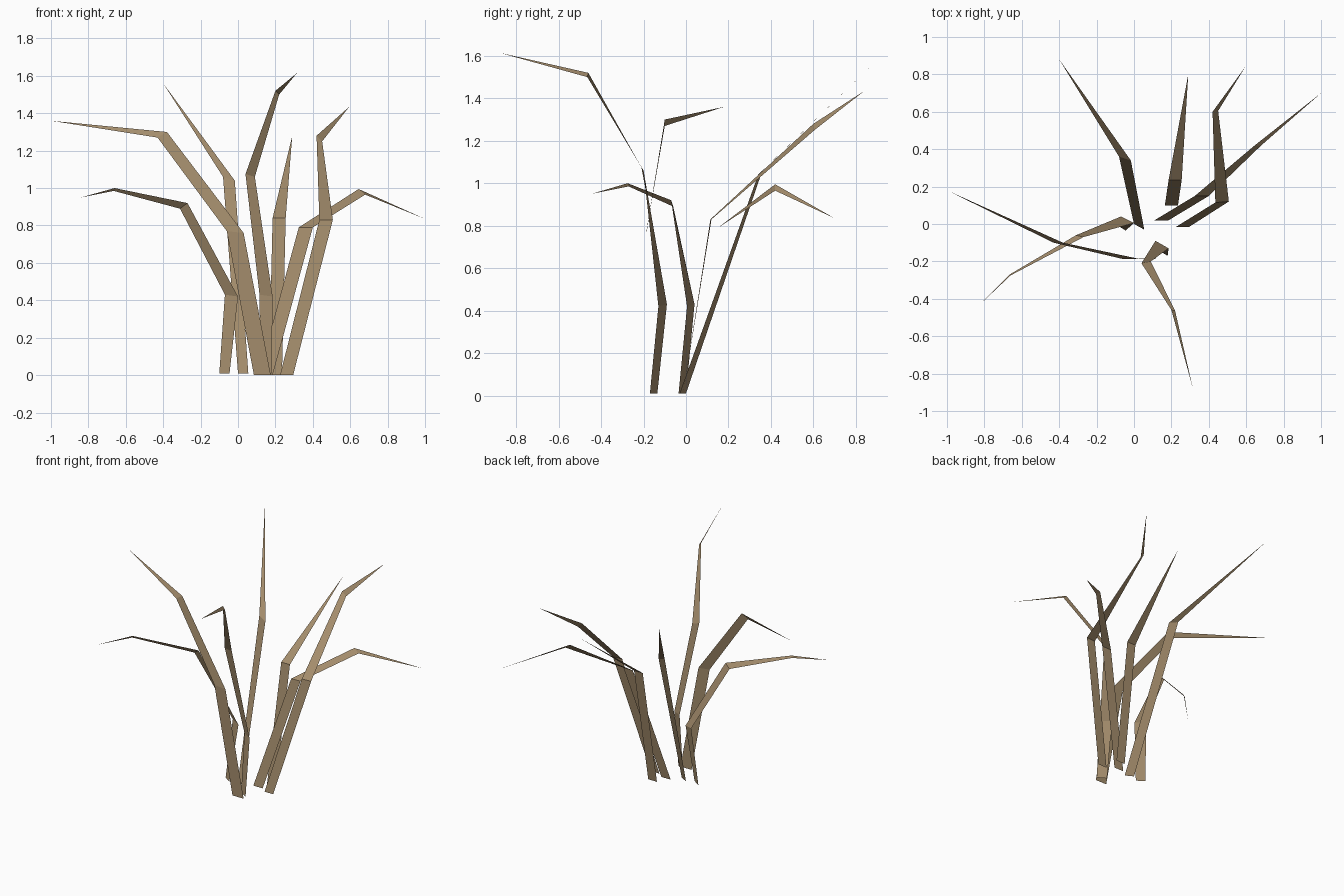
import bpy

# one dry straw colour for the whole tuft
straw = bpy.data.materials.new("dry_straw")
straw.diffuse_color = (0.37, 0.265, 0.15, 1)


def blade(name, tip, *stations):
    """Flat ribbon through (left, right) edge points from the root up, ending in a pointed tip."""
    verts = [p for pair in stations for p in pair] + [tip]
    n = len(stations)
    faces = [(2*i, 2*i + 1, 2*i + 3, 2*i + 2) for i in range(n - 1)]
    faces.append((2*n - 2, 2*n - 1, 2*n))
    mesh = bpy.data.meshes.new(name)
    mesh.from_pydata(verts, [], faces)
    mesh.materials.append(straw)
    obj = bpy.data.objects.new(name, mesh)
    bpy.context.collection.objects.link(obj)


# blades leaning to the left
blade("back_left_blade", (-.40, .88, 1.56),
      ((0, 0, .01), (.055, -.03, .01)),
      ((-.08, .36, 1.06), (-.017, .34, 1.04)))
blade("long_left_blade", (-1, .18, 1.36),
      ((.085, -.185, 0), (.175, -.185, 0)),
      ((-.06, -.187, .77), (.03, -.187, .76)),
      ((-.43, -.10, 1.27), (-.38, -.10, 1.30)))
blade("low_left_blade", (-.84, -.445, .95),
      ((-.10, 0, .01), (-.045, -.035, .01)),
      ((-.07, .04, .43), (0, .005, .42)),
      ((-.31, -.06, .89), (-.27, -.07, .92)),
      ((-.665, -.27, .985), (-.66, -.275, 1.0)))

# tall blade leaning to the front
blade("front_blade", (.315, -.88, 1.615),
      ((.12, -.135, .01), (.18, -.17, .01)),
      ((.115, -.09, .43), (.185, -.13, .42)),
      ((.04, -.21, 1.075), (.09, -.20, 1.06)),
      ((.20, -.46, 1.52), (.22, -.465, 1.50)))

# blades leaning to the back and right
blade("back_blade", (.29, .80, 1.28),
      ((.165, .10, 0), (.235, .10, 0)),
      ((.185, .235, .84), (.255, .235, .84)))
blade("drooping_right_blade", (1, .70, .835),
      ((.11, .02, 0), (.185, .02, 0)),
      ((.325, .15, .79), (.40, .15, .79)),
      ((.645, .42, .995), (.68, .42, .965)))
blade("tall_right_blade", (.595, .84, 1.435),
      ((.225, -.015, 0), (.295, -.015, 0)),
      ((.435, .115, .83), (.507, .12, .83)),
      ((.42, .60, 1.28), (.45, .605, 1.25)))
